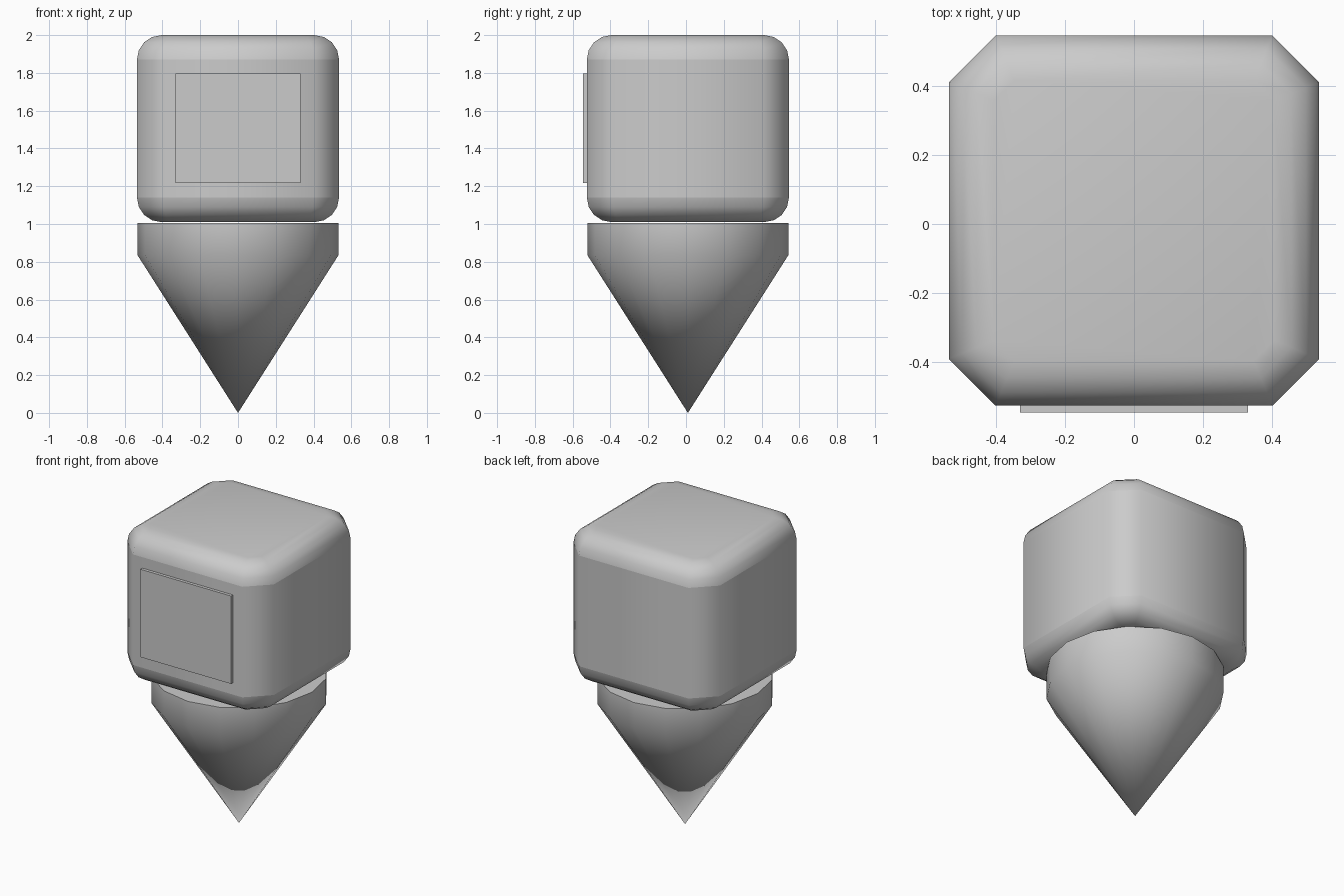
import bpy, bmesh, math

if "Cube" in bpy.data.objects:
    bpy.data.objects.remove(bpy.data.objects["Cube"])

CY = 0.01  # head and cone sit slightly behind the front panel


def loft(name, rings, sharp=(), tip=None):
    """Skin equal-length rings (bottom to top), cap the ends, smooth all but the sharp rings."""
    bm = bmesh.new()
    loops = [[bm.verts.new(p) for p in r] for r in rings]
    n = len(rings[0])
    for a, b in zip(loops, loops[1:]):
        for i in range(n):
            j = (i + 1) % n
            bm.faces.new((a[i], a[j], b[j], b[i]))
    bm.faces.new(loops[-1])
    if tip:
        t = bm.verts.new(tip)
        for i in range(n):
            bm.faces.new((t, loops[0][(i + 1) % n], loops[0][i]))
    else:
        bm.faces.new(loops[0][::-1])
    bmesh.ops.recalc_face_normals(bm, faces=bm.faces)
    for f in bm.faces:
        f.smooth = True
    for k in sharp:
        for i in range(n):
            bm.edges.get((loops[k][i], loops[k][(i + 1) % n])).smooth = False
    me = bpy.data.meshes.new(name)
    bm.to_mesh(me)
    bm.free()
    ob = bpy.data.objects.new(name, me)
    bpy.context.collection.objects.link(ob)
    return ob


def octagon(inset, z, half=0.535, corner=0.40):
    h = half - inset
    c = corner - inset * math.tan(math.pi / 8)
    pts = [(h, -c), (h, c), (c, h), (-c, h), (-h, c), (-h, -c), (-c, -h), (c, -h)]
    return [(x, y + CY, z) for x, y in pts]


def circle(r, z, n=16):
    return [(r * math.cos(2 * math.pi * i / n), r * math.sin(2 * math.pi * i / n) + CY, z)
            for i in range(n)]


# Head: chamfered block with rounded top and bottom rims
R, SEG = 0.13, 4
arc = [(R * (1 - math.cos(t)), R * (1 - math.sin(t)))
       for t in (math.pi / 2 * k / SEG for k in range(SEG + 1))]
rings = [octagon(i, 1.01 + d) for i, d in reversed(arc)]
rings += [octagon(i, 2.0 - d) for i, d in arc]
loft("head", rings, sharp=(SEG, SEG + 1))

# Pointed lower body: short round rim tapering to a tip
loft("pointed_body", [circle(0.532, 0.835), circle(0.532, 1.005)], sharp=(1,), tip=(0, CY, 0))

# Thin panel on the front of the head
bpy.ops.mesh.primitive_cube_add(size=1, location=(0, -0.525, 1.508))
panel = bpy.context.object
panel.name = "front_panel"
panel.scale = (0.66, 0.04, 0.58)
